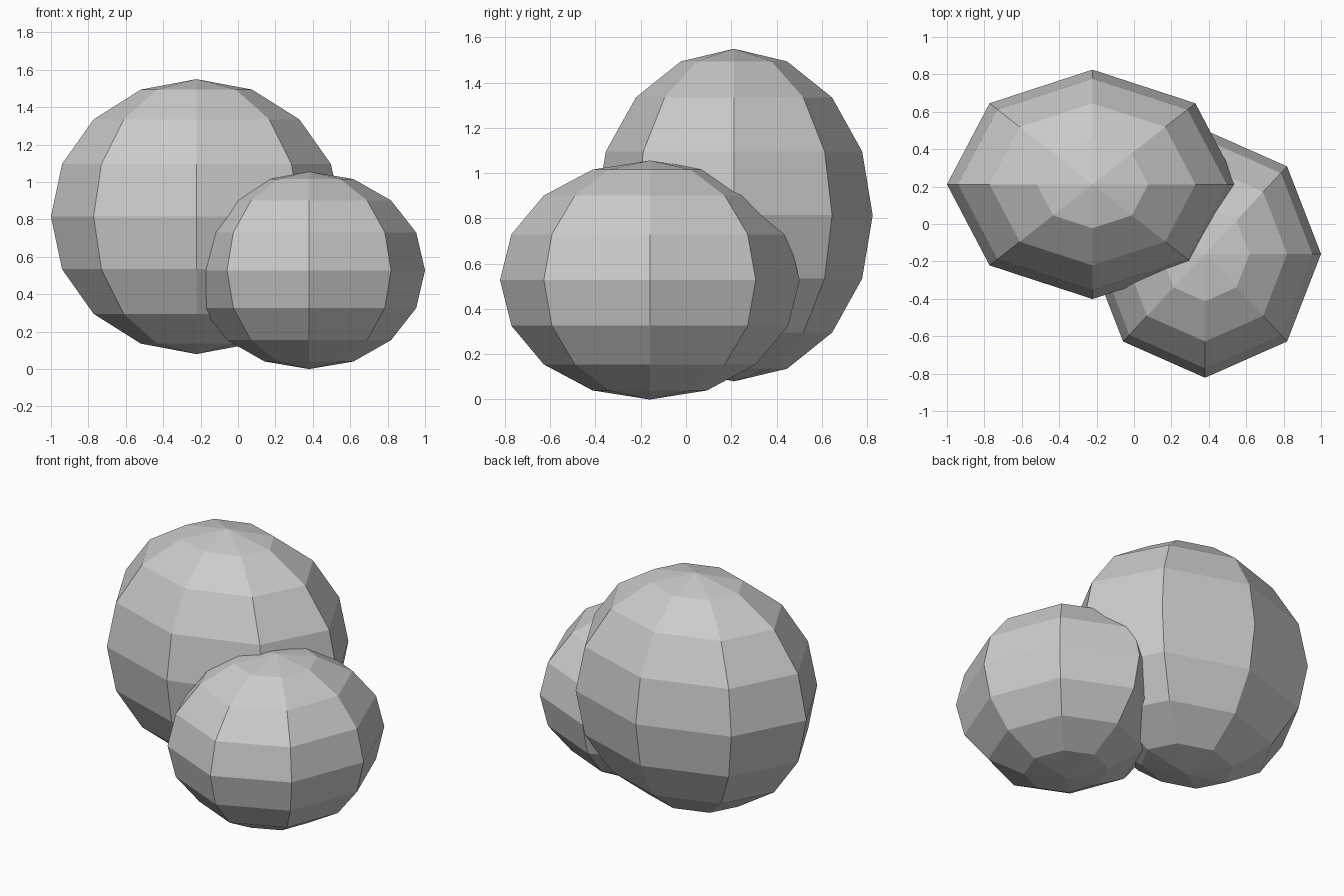
import bpy

if "Cube" in bpy.data.objects:
    bpy.data.objects.remove(bpy.data.objects["Cube"])


def boulder(name, centre, radii):
    """Low-poly ellipsoid: 8 sides, 8 rings, flat faces."""
    bpy.ops.mesh.primitive_uv_sphere_add(segments=8, ring_count=8, radius=1, location=centre)
    ob = bpy.context.object
    ob.name = name
    ob.scale = radii
    bpy.ops.object.transform_apply(location=False, rotation=False, scale=True)
    bpy.ops.object.shade_flat()
    return ob


# Large boulder at the back left, slightly raised
boulder("large_boulder", (-0.222, 0.212, 0.815), (0.778, 0.613, 0.735))

# Small boulder at the front right, resting on the ground
boulder("small_boulder", (0.38, -0.16, 0.528), (0.62, 0.662, 0.528))
